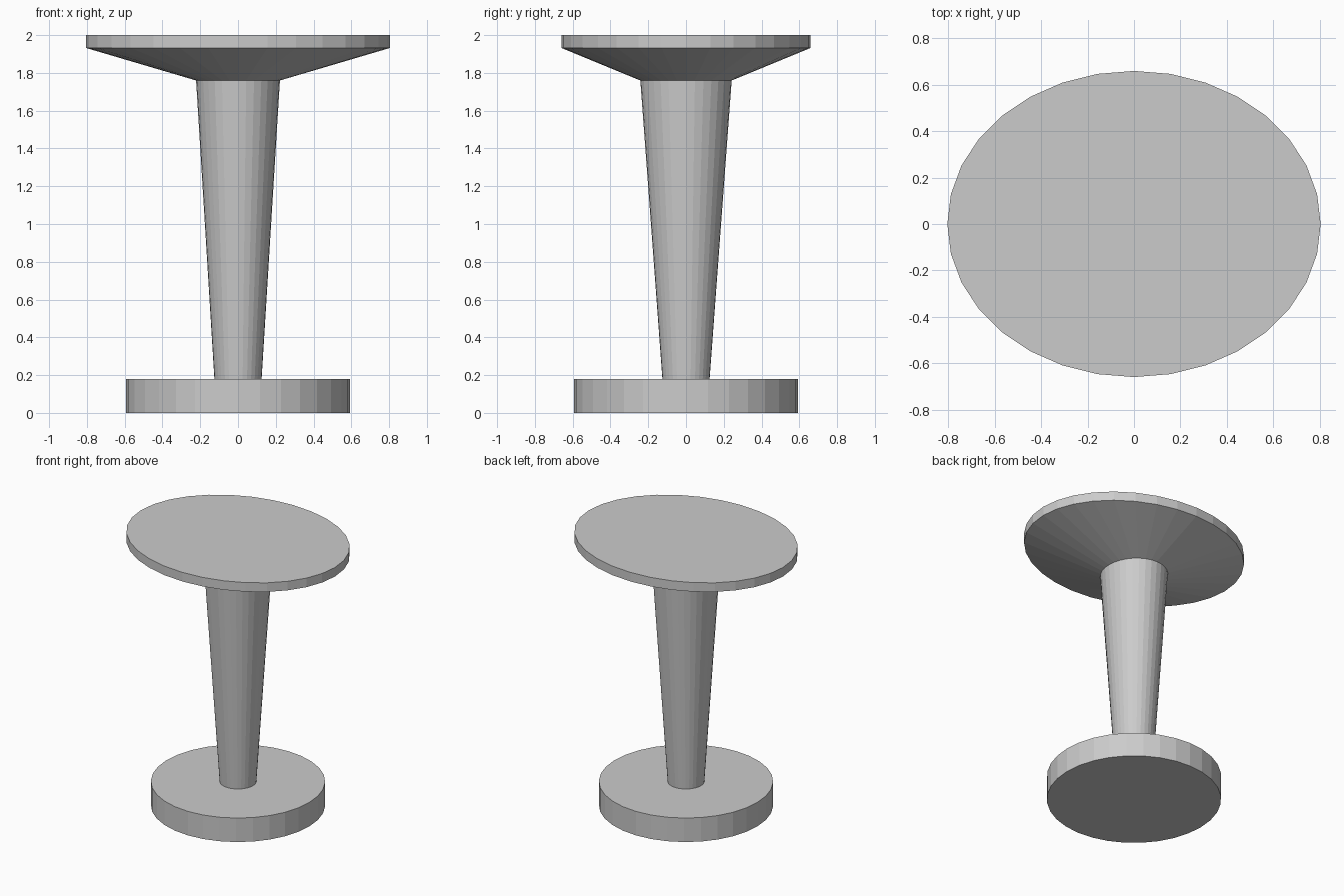
import bpy
import bmesh
from math import cos, sin, tau

SIDES = 32

cube = bpy.data.objects.get("Cube")
if cube:
    bpy.data.objects.remove(cube, do_unlink=True)

# Plain grey finish
GREY = (0.6, 0.6, 0.6, 1)
grey = bpy.data.materials.new("plain_grey")
grey.use_nodes = True
grey.diffuse_color = GREY
grey.node_tree.nodes["Principled BSDF"].inputs["Base Color"].default_value = GREY


def loft(name, sections, cap_bottom=True, cap_top=True):
    """Skin a stack of elliptical sections (x radius, y radius, height)."""
    bm = bmesh.new()
    rings = [[bm.verts.new((rx * cos(tau * i / SIDES), ry * sin(tau * i / SIDES), z))
              for i in range(SIDES)] for rx, ry, z in sections]
    for low, high in zip(rings, rings[1:]):
        for i in range(SIDES):
            j = (i + 1) % SIDES
            bm.faces.new((low[i], low[j], high[j], high[i]))
    if cap_bottom:
        bm.faces.new(rings[0][::-1])
    if cap_top:
        bm.faces.new(rings[-1])
    mesh = bpy.data.meshes.new(name)
    bm.to_mesh(mesh)
    bm.free()
    mesh.materials.append(grey)
    obj = bpy.data.objects.new(name, mesh)
    bpy.context.collection.objects.link(obj)
    return obj


# Round foot
loft("base", [(0.593, 0.593, 0), (0.593, 0.593, 0.18)])

# Tapered column, widening upwards into a slight oval
loft("stem", [(0.125, 0.125, 0.18), (0.222, 0.242, 1.76)], False, False)

# Oval seat: flared underside and a thin upright rim
loft("seat", [(0.222, 0.242, 1.76), (0.805, 0.66, 1.932), (0.805, 0.66, 2)])
